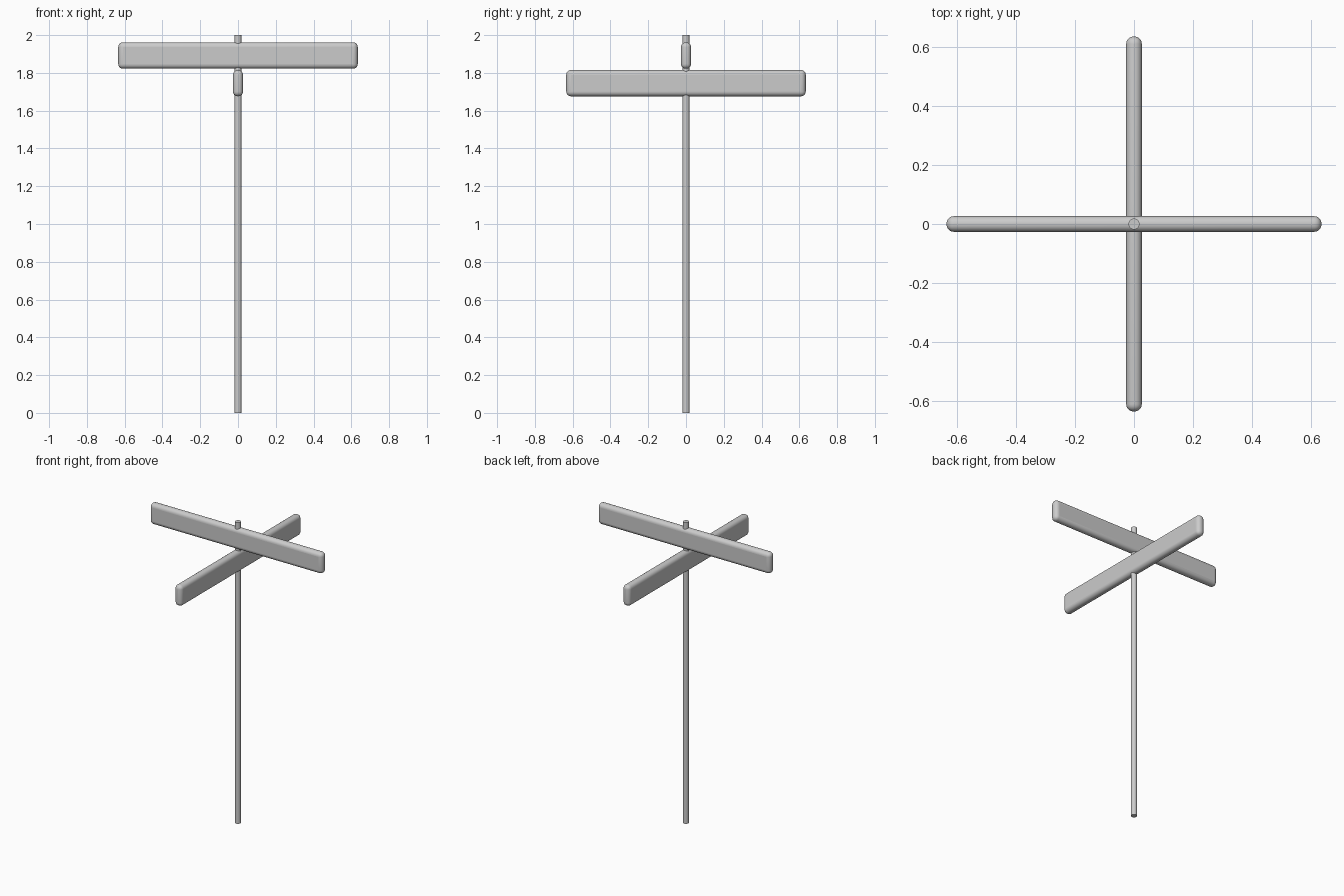
import bpy, math

if "Cube" in bpy.data.objects:
    bpy.data.objects.remove(bpy.data.objects["Cube"])

def smooth(o):
    bpy.context.view_layer.objects.active = o
    o.select_set(True)
    bpy.ops.object.shade_smooth_by_angle(angle=math.radians(35))
    o.select_set(False)

# Rounded street sign blade, long in x before turning
def blade(name, z_low, z_high, turn):
    bpy.ops.mesh.primitive_cube_add(size=1, location=(0, 0, (z_low + z_high) / 2))
    o = bpy.context.object
    o.name = name
    o.scale = (1.268, 0.053, z_high - z_low)
    bpy.ops.object.transform_apply(location=False, rotation=False, scale=True)
    o.rotation_euler.z = turn
    b = o.modifiers.new("rounded_edges", "BEVEL")
    b.width = 0.025
    b.segments = 6
    smooth(o)

# Pole from the ground up through both blades
bpy.ops.mesh.primitive_cylinder_add(vertices=32, radius=0.0185, depth=2, location=(0, 0, 1))
pole = bpy.context.object
pole.name = "pole"
smooth(pole)

# Crossed blades, one above the other
blade("upper_sign", 1.822, 1.962, 0)
blade("lower_sign", 1.676, 1.815, math.pi / 2)
